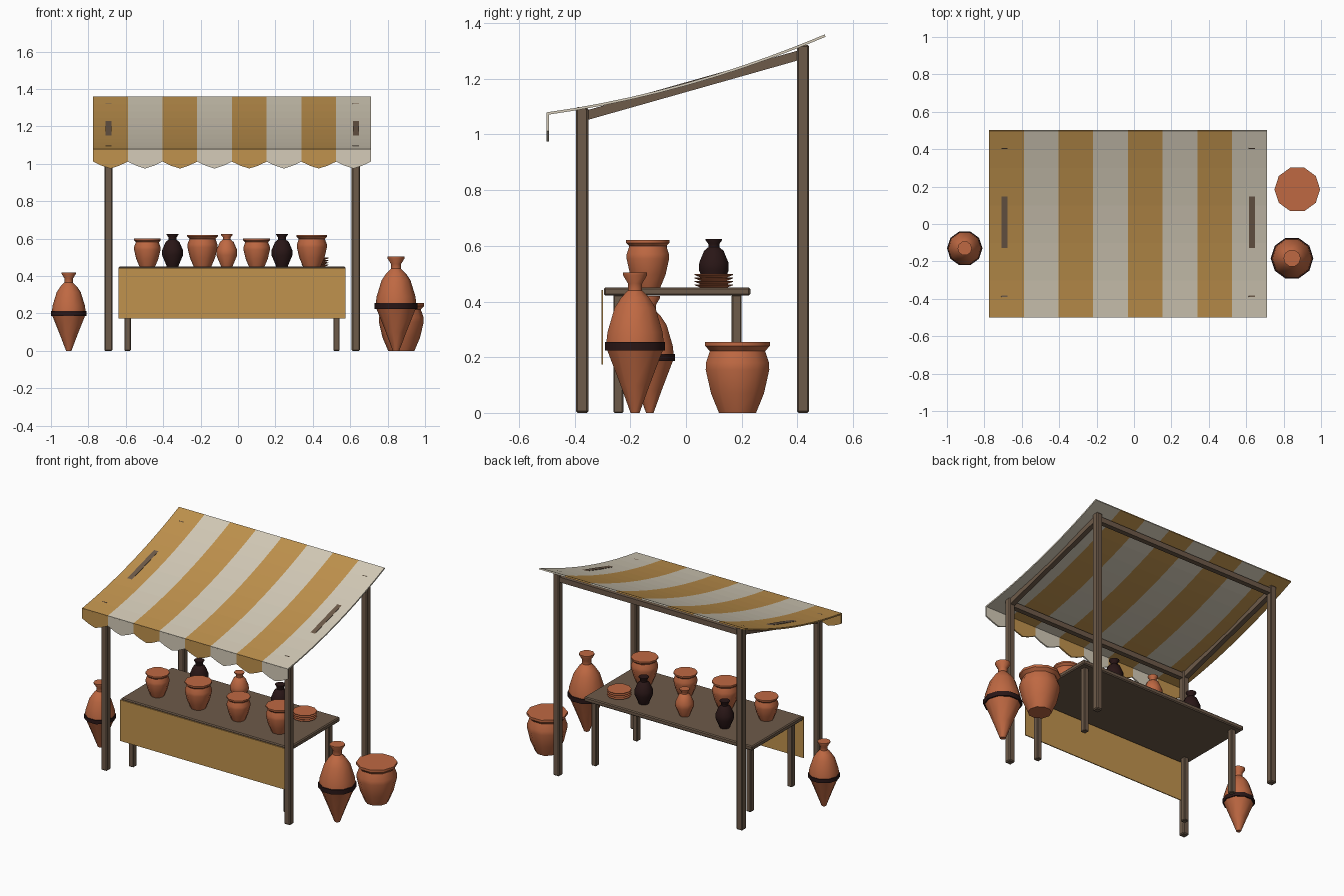
import bpy
import bmesh
import math
from mathutils import Vector

cube = bpy.data.objects.get("Cube")
if cube:
    bpy.data.objects.remove(cube, do_unlink=True)


def material(name, rgb):
    m = bpy.data.materials.new(name)
    m.use_nodes = True
    color = (*rgb, 1.0)
    m.diffuse_color = color
    bsdf = m.node_tree.nodes["Principled BSDF"]
    bsdf.inputs["Base Color"].default_value = color
    bsdf.inputs["Roughness"].default_value = 0.8
    return m


WOOD = material("brown wood", (0.155, 0.103, 0.067))
CLAY = material("terracotta", (0.52, 0.14, 0.055))
DARK = material("dark glaze", (0.022, 0.008, 0.008))
OCHRE = material("ochre cloth", (0.53, 0.29, 0.075))
CREAM = material("cream cloth", (0.66, 0.60, 0.48))


def add_object(name, bm, *mats):
    bmesh.ops.recalc_face_normals(bm, faces=bm.faces)
    mesh = bpy.data.meshes.new(name)
    bm.to_mesh(mesh)
    bm.free()
    for m in mats:
        mesh.materials.append(m)
    obj = bpy.data.objects.new(name, mesh)
    bpy.context.collection.objects.link(obj)
    return obj


def box(name, center, size, mat=WOOD, tilt=0.0, bevel=0.006):
    bm = bmesh.new()
    bmesh.ops.create_cube(bm, size=1.0)
    bmesh.ops.scale(bm, vec=size, verts=bm.verts)
    obj = add_object(name, bm, mat)
    obj.location = center
    obj.rotation_euler.x = tilt
    if bevel:
        mod = obj.modifiers.new("Bevel", 'BEVEL')
        mod.width = bevel
        mod.segments = 1
    return obj


def pot(name, profile, loc, mat, scale=1.0, band=None, sides=10):
    """Closed turned vessel from (radius, height) points; band = dark segment index."""
    bm = bmesh.new()
    rings = []
    for r, z in profile:
        ring = []
        for i in range(sides):
            a = math.tau * i / sides
            ring.append(bm.verts.new(Vector((r * math.cos(a), r * math.sin(a), z)) * scale))
        rings.append(ring)
    for k, (low, high) in enumerate(zip(rings, rings[1:])):
        for i in range(sides):
            j = (i + 1) % sides
            f = bm.faces.new((low[i], low[j], high[j], high[i]))
            f.material_index = 1 if band and k in band else 0
    bm.faces.new(rings[0])
    bm.faces.new(rings[-1])
    obj = add_object(name, bm, mat, DARK)
    obj.location = loc
    bpy.ops.object.select_all(action='DESELECT')
    obj.select_set(True)
    bpy.context.view_layer.objects.active = obj
    bpy.ops.object.shade_smooth_by_angle(angle=math.radians(38))
    return obj


# Frame: four posts, two sloping rafters, two cross beams
LEFT, RIGHT = 0.63, -0.693
FRONT, BACK = -0.373, 0.42
SLOPE = math.atan(0.283)
for side, x in (("left", LEFT), ("right", RIGHT)):
    for end, y, h in (("front", FRONT, 1.098), ("back", BACK, 1.322)):
        box(f"{end}_{side}_post", (x, y, h / 2), (0.044, 0.044, h))
    box(f"{side}_rafter", (x, 0.023, 1.1765), (0.032, 0.82, 0.034), tilt=SLOPE, bevel=0)
for end, y, z in (("front", FRONT, 1.065), ("back", BACK, 1.285)):
    box(f"{end}_beam", ((LEFT + RIGHT) / 2, y, z), (LEFT - RIGHT, 0.032, 0.034), bevel=0)

# Sagging striped canopy
X0, X1, STRIPES, ROWS = -0.775, 0.71, 8, 10
STEP = (X1 - X0) / STRIPES


def canopy_height(y):
    return 1.215 + 0.28 * y - 0.035 * (1 - 4 * y * y)


def thicken(obj, offset):
    mod = obj.modifiers.new("Thickness", 'SOLIDIFY')
    mod.thickness = 0.009
    mod.offset = offset


bm = bmesh.new()
grid = []
for r in range(ROWS + 1):
    y = -0.5 + r / ROWS
    grid.append([bm.verts.new((X0 + c * STEP, y, canopy_height(y))) for c in range(STRIPES + 1)])
for low, high in zip(grid, grid[1:]):
    for c in range(STRIPES):
        f = bm.faces.new((low[c], low[c + 1], high[c + 1], high[c]))
        f.material_index = c % 2
canopy = add_object("striped_canopy", bm, OCHRE, CREAM)
thicken(canopy, 0)

# Scalloped valance hanging from the front edge
bm = bmesh.new()
for c in range(STRIPES):
    x = X0 + c * STEP
    outline = ((0, 1.076), (0, 1.012), (0.25, 0.99), (0.5, 0.975),
               (0.75, 0.99), (1, 1.012), (1, 1.076))
    f = bm.faces.new([bm.verts.new((x + u * STEP, -0.496, z)) for u, z in outline])
    f.material_index = c % 2
bmesh.ops.remove_doubles(bm, verts=bm.verts, dist=0.0001)
valance = add_object("scalloped_valance", bm, OCHRE, CREAM)
thicken(valance, 0)

# Table with a hanging front cloth
box("table_top", (-0.032, -0.032, 0.436), (1.215, 0.526, 0.03))
box("table_cloth", (-0.032, -0.301, 0.308), (1.215, 0.006, 0.268), OCHRE, bevel=0)
for side, x in (("left", 0.527), ("right", -0.59)):
    for end, y in (("front", -0.243), ("back", 0.182)):
        box(f"table_{end}_{side}_leg", (x, y, 0.212), (0.034, 0.036, 0.424), bevel=0.004)

# Vessel profiles
BOWL = ((0.07, 0), (0.1, 0.07), (0.12, 0.155), (0.119, 0.18), (0.104, 0.222),
        (0.122, 0.24), (0.122, 0.255))
AMPHORA = ((0.017, 0), (0.055, 0.1), (0.105, 0.225), (0.114, 0.225), (0.114, 0.255),
           (0.108, 0.255), (0.104, 0.29), (0.077, 0.378), (0.052, 0.415), (0.027, 0.44),
           (0.027, 0.465), (0.046, 0.495), (0.046, 0.505))
VASE = ((0.03, 0), (0.056, 0.062), (0.055, 0.09), (0.037, 0.132), (0.021, 0.145),
        (0.021, 0.157), (0.031, 0.17), (0.031, 0.175))

# Goods on the table
TABLE_Z = 0.45
for i, (x, s) in enumerate(((-0.485, 0.59), (-0.19, 0.67), (0.1, 0.59), (0.395, 0.67))):
    pot(f"table_bowl_{i + 1}", BOWL, (x, -0.137, TABLE_Z), CLAY, s)
for name, x, mat in (("dark_vase_right", -0.35, DARK), ("clay_vase", -0.06, CLAY),
                     ("dark_vase_left", 0.235, DARK)):
    pot(name, VASE, (x, 0.1, TABLE_Z), mat)

# Stack of plates
plates = []
for k in range(4):
    z = k * 0.0122
    plates += [(0.05, z), (0.073, z + 0.009), (0.073, z + 0.0115)]
pot("plate_stack", plates, (0.412, 0.1, TABLE_Z), CLAY)

# Large vessels on the ground
pot("right_amphora", AMPHORA, (-0.905, -0.13, 0), CLAY, 0.832, band=(2, 3, 4))
pot("left_amphora", AMPHORA, (0.845, -0.183, 0), CLAY, 1.0, band=(2, 3, 4))
pot("ground_pot", BOWL, (0.873, 0.185, 0), CLAY)
